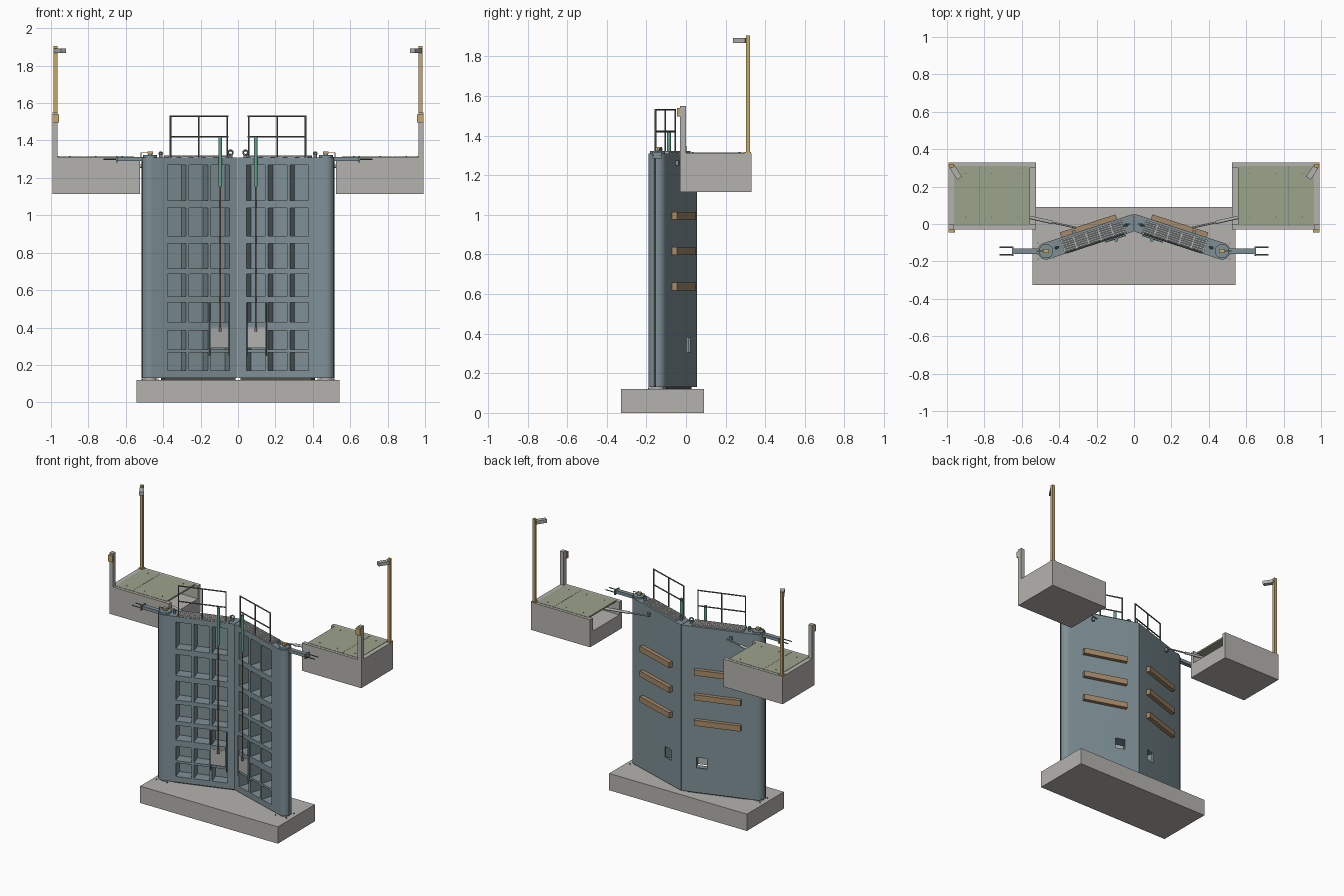
import bpy, bmesh
from math import radians, cos, sin, pi, tau
from mathutils import Matrix, Vector

if "Cube" in bpy.data.objects:
    bpy.data.objects.remove(bpy.data.objects["Cube"])


def material(name, r, g, b):
    m = bpy.data.materials.new(name)
    m.use_nodes = True
    m.diffuse_color = (r, g, b, 1)
    m.node_tree.nodes["Principled BSDF"].inputs["Base Color"].default_value = (r, g, b, 1)
    return m


STEEL = material("blue grey steel", .21, .28, .305)
CONCRETE = material("concrete", .46, .45, .42)
DECK = material("sage green deck", .33, .37, .26)
TIMBER = material("timber", .38, .255, .14)
YELLOW = material("ochre paint", .58, .40, .14)
GREEN = material("green paint", .13, .36, .26)
DARK = material("dark rubber", .08, .08, .08)
RAIL = material("grey steel", .17, .18, .18)
GALV = material("galvanised metal", .44, .44, .43)
BRONZE = material("bronze", .36, .21, .12)

# leaf frame: x runs from the hinge to the mitre, y points to the back
HINGE = Vector((.47, -.145, 0))
A = radians(18)
LEAF = Matrix(((-cos(A), sin(A), 0, HINGE.x), (sin(A), cos(A), 0, HINGE.y),
               (0, 0, 1, 0), (0, 0, 0, 1)))
WORLD = Matrix.Identity(4)
TOP = 1.31
made = []


def box(bm, x, y, z):
    lo, hi = zip(x, y, z)
    c = [(a + b) / 2 for a, b in zip(lo, hi)]
    s = [b - a for a, b in zip(lo, hi)]
    bmesh.ops.create_cube(bm, size=1, matrix=Matrix.Translation(c) @ Matrix.Diagonal((*s, 1)))


def rod(bm, a, b, r, n=12):
    a, b = Vector(a), Vector(b)
    d = b - a
    m = Matrix.Translation((a + b) / 2) @ d.to_track_quat('Z', 'Y').to_matrix().to_4x4()
    bmesh.ops.create_cone(bm, cap_ends=True, segments=n, radius1=r, radius2=r,
                          depth=d.length, matrix=m)


def prism(bm, points, z0, z1):
    f = bm.faces.new([bm.verts.new((x, y, z0)) for x, y in points])
    top = bmesh.ops.extrude_face_region(bm, geom=[f])["geom"]
    verts = [v for v in top if isinstance(v, bmesh.types.BMVert)]
    bmesh.ops.translate(bm, verts=verts, vec=(0, 0, z1 - z0))


def to_object(bm, name, mat=None, matrix=WORLD):
    bm.transform(matrix)
    bmesh.ops.recalc_face_normals(bm, faces=bm.faces[:])
    me = bpy.data.meshes.new(name)
    bm.to_mesh(me)
    if mat:
        me.materials.append(mat)
    ob = bpy.data.objects.new(name, me)
    bpy.context.scene.collection.objects.link(ob)
    return ob


def pair(bm, name, mat, frame=WORLD):
    """Place a part on the left side and its mirror on the right."""
    for side, sx in (("left", 1), ("right", -1)):
        m = Matrix.Diagonal((sx, 1, 1, 1)) @ frame
        made.append(to_object(bm.copy(), side + "_" + name, mat, m))


def cut(bm, cutter):
    a, b = to_object(bm, "blank"), to_object(cutter, "cutter")
    b.hide_render = True
    mod = a.modifiers.new("cut", 'BOOLEAN')
    mod.object, mod.operation, mod.solver = b, 'DIFFERENCE', 'EXACT'
    me = bpy.data.meshes.new_from_object(a.evaluated_get(bpy.context.evaluated_depsgraph_get()))
    out = bmesh.new()
    out.from_mesh(me)
    for o in (a, b):
        bpy.data.objects.remove(o)
    return out


def boxes(name, mat, items, frame=WORLD):
    bm = bmesh.new()
    for it in items:
        box(bm, *it)
    pair(bm, name, mat, frame)


def rods(name, mat, items, frame=WORLD):
    bm = bmesh.new()
    for it in items:
        rod(bm, *it)
    pair(bm, name, mat, frame)


# sill slab
bm = bmesh.new()
box(bm, (-.543, .543), (-.327, .09), (0, .12))
made.append(to_object(bm, "sill_slab", CONCRETE))

# gate leaf: rounded heel, mitred toe, pockets, then a sluice hole through the skin
T = .045
heel = [(T * cos(t), T * sin(t)) for t in (pi / 2 + pi * i / 16 for i in range(17))]
body, pockets, hole = bmesh.new(), bmesh.new(), bmesh.new()
prism(body, heel + [(.478, -T), (.507, T)], .13, TOP)
ROWS = [(.17, .267), (.283, .385), (.43, .535), (.565, .685), (.715, .85), (.89, 1.04), (1.08, 1.27)]
for i in range(3):
    u = .083 + i * .122
    for z in ROWS:
        box(pockets, (u, u + .105), (-.1, .035), z)
box(hole, (.335, .405), (.01, .1), (.305, .38))
pair(cut(cut(body, pockets), hole), "gate_leaf", STEEL, LEAF)

boxes("bottom_seal", DARK, [((.07, .47), (-.03, .03), (.12, .131))], LEAF)
boxes("heel_seal", DARK, [((-.048, -.04), (-.004, .004), (.13, 1.29))], LEAF)
rods("pintle", GALV, [((0, 0, .12), (0, 0, .132), .035, 24)], LEAF)
rods("pintle_bolts", RAIL, [((.47 + .06 * cos(t), -.145 + .06 * sin(t), .12),
                             (.47 + .06 * cos(t), -.145 + .06 * sin(t), .127), .004, 6)
                            for t in (tau * (i + .5) / 4 for i in range(4))])

# timber fenders on the back
boxes("fenders", TIMBER, [((.1, .414), (T, .072), (z - .02, z + .02)) for z in (.637, .818, .995)], LEAF)

# sluice paddle with its guides, rod and actuator
boxes("sluice_paddle", GALV, [((.325, .423), (-.055, -.046), (.29, .4))], LEAF)
boxes("paddle_head", STEEL, [((.325, .423), (-.053, -.045), (.4, .43))], LEAF)
boxes("paddle_guides", STEEL, [((u - .003, u + .003), (-.057, -T), (.25, .535)) for u in (.32, .428)], LEAF)
rods("paddle_rod", BRONZE, [((.375, -.06, .39), (.375, -.06, 1.18), .004, 8)], LEAF)
rods("paddle_rod_clevis", RAIL, [((.375, -.06, .38), (.375, -.06, .4), .008)], LEAF)
rods("paddle_actuator", GREEN, [((.375, -.06, 1.155), (.375, -.06, 1.42), .01, 16)], LEAF)

# walkway grating: long bars on cross bars
bars = [((.09, .44), (v, v + .009), (1.312, 1.321)) for v in (-.044 + .0113 * i for i in range(7))]
bars += [((u, u + .006), (-.044, .033), (TOP, 1.318)) for u in (.09 + .0688 * i for i in range(6))]
boxes("walkway_grating", GALV, bars, LEAF)

# handrail
ENDS = (.101, .26, .421)
rails = [((u, -.042, TOP), (u, -.042, 1.53), .0045, 8) for u in ENDS]
rails += [((ENDS[0] - .004, -.042, z), (ENDS[2] + .004, -.042, z), .0045, 8) for z in (1.42, 1.53)]
rods("handrail", RAIL, rails, LEAF)

# lifting eyes
eyes = []
for u, r in ((.452, .013), (.06, .008)):
    ring = [(u + r * cos(t), 0, TOP + .012 + r + r * sin(t)) for t in (tau * i / 12 for i in range(12))]
    eyes += [(ring[i - 1], ring[i], .005, 8) for i in range(12)]
    eyes.append(((u, 0, TOP), (u, 0, TOP + .013), .01, 12))
rods("lifting_eyes", STEEL, eyes, LEAF)

# heel cap, anchor arm and fork
rods("heel_cap", STEEL, [((0, 0, TOP), (0, 0, 1.322), .038, 24),
                         ((0, 0, 1.32), (0, 0, 1.33), .012, 16)], LEAF)
boxes("anchor_arm", STEEL, [((.49, .645), (-.16, -.13), (1.29, 1.312)),
                            ((.643, .652), (-.17, -.12), (1.283, 1.317))])
rods("anchor_bolts", RAIL, [((.65, y, 1.3), (.72, y, 1.3), .0035, 8) for y in (-.165, -.125)])
boxes("grease_box", YELLOW, [((.455, .485), (-.155, -.135), (1.328, 1.342)),
                             ((.483, .52), (-.147, -.143), (1.333, 1.337)),
                             ((.516, .52), (-.147, -.143), (1.31, 1.337))])

# operating strut
rods("operating_strut", GALV, [((.31, -.02, 1.262), (.48, .018, 1.262), .005),
                               ((.44, .009, 1.262), (.72, .072, 1.262), .009)])
boxes("strut_bracket", STEEL, [((.163, .182), (T - .002, .06), (1.25, 1.275))], LEAF)

# quay block with a machinery recess on the inner side
block, recess = bmesh.new(), bmesh.new()
box(block, (.525, .993), (-.03, .33), (1.115, 1.312))
box(recess, (.5, .9), (0, .3), (1.22, 1.4))
pair(cut(block, recess), "quay_block", CONCRETE)
boxes("deck_plates", DECK, [((.555, .826), (-.01, .31), (1.303, 1.314)),
                            ((.829, .962), (-.01, .31), (1.303, 1.314))])
boxes("deck_joint", RAIL, [((.825, .83), (-.01, .31), (1.305, 1.313))])
rods("deck_bolts", RAIL, [((x, y, 1.31), (x, y, 1.316), .004, 8)
                          for x in (.62, .76, .9) for y in (.035, .27)])

# signal post and lamp mast
boxes("signal_post", CONCRETE, [((.965, .993), (-.03, 0), (1.31, 1.55))])
boxes("signal_box", YELLOW, [((.957, .993), (-.046, -.03), (1.495, 1.54))])
boxes("lamp_mast", YELLOW, [((.966, .986), (.302, .322), (1.31, 1.905)),
                            ((.959, .992), (.296, .328), (1.311, 1.317))])
head = Matrix.Translation((.976, .312, 1.88)) @ Matrix.Rotation(radians(-123), 4, 'Z')
boxes("lamp_head", GALV, [((.008, .08), (-.015, .015), (-.012, .012))], head)

# smooth rounded parts, keep edges crisp
bpy.ops.object.select_all(action='DESELECT')
for ob in made:
    ob.select_set(True)
bpy.context.view_layer.objects.active = made[0]
bpy.ops.object.shade_smooth_by_angle(angle=radians(32))
